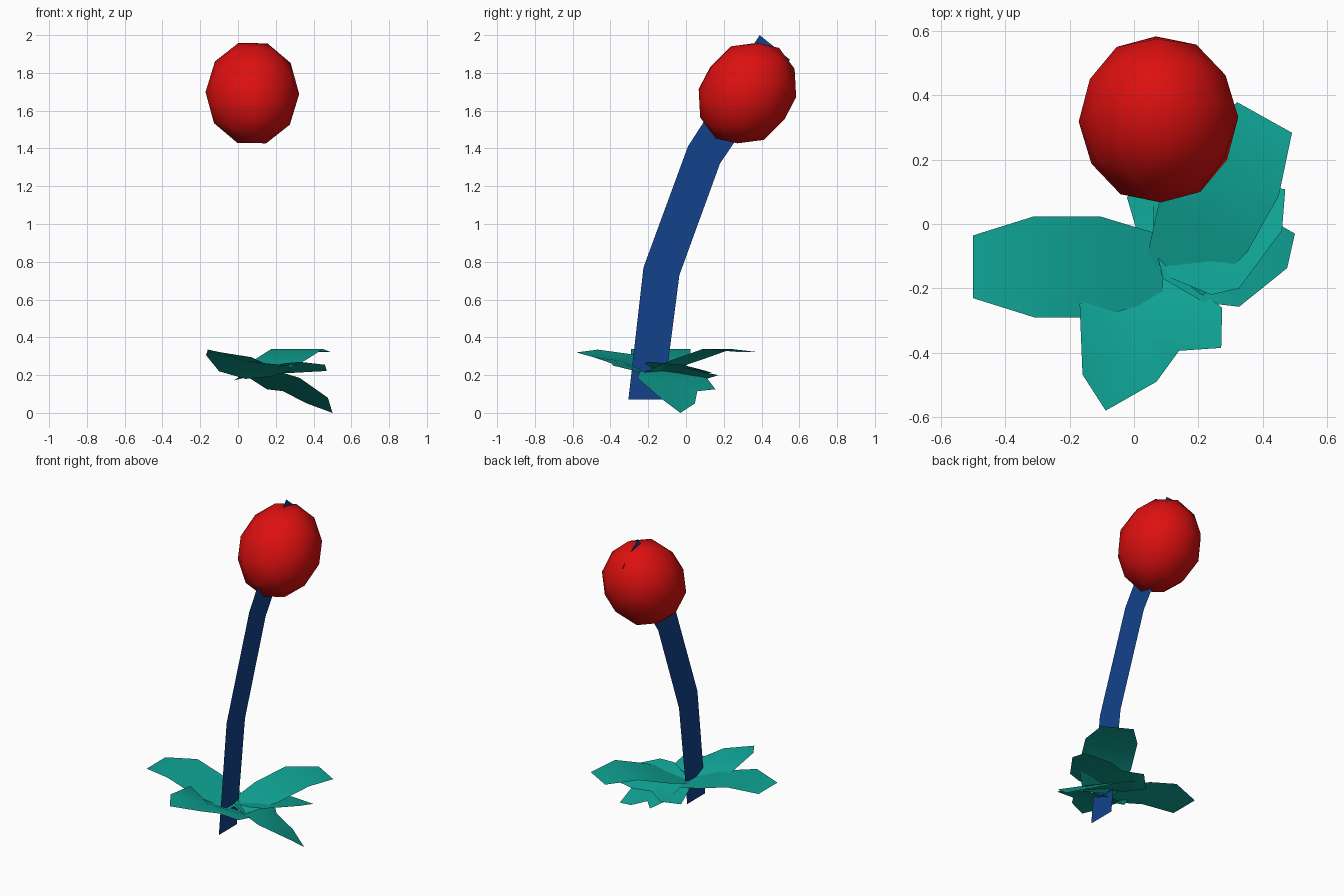
import bpy, bmesh, math
from mathutils import Matrix, Vector

if "Cube" in bpy.data.objects:
    bpy.data.objects.remove(bpy.data.objects["Cube"])


def material(name, rgb):
    m = bpy.data.materials.new(name)
    m.diffuse_color = (*rgb, 1)
    m.use_nodes = True
    m.node_tree.nodes["Principled BSDF"].inputs["Base Color"].default_value = m.diffuse_color
    return m


RED = material("red", (0.72, 0.005, 0.005))
TEAL = material("teal", (0.005, 0.38, 0.31))
BLUE = material("blue", (0.006, 0.055, 0.26))


def mesh_object(name, verts, faces, mat, smooth=True):
    me = bpy.data.meshes.new(name)
    me.from_pydata(verts, [], faces)
    me.materials.append(mat)
    for p in me.polygons:
        p.use_smooth = smooth
    ob = bpy.data.objects.new(name, me)
    bpy.context.collection.objects.link(ob)
    return ob


def strip(name, left, right, mat, smooth=True):
    """Ribbon of quads between two edge paths."""
    n = len(left)
    faces = [(i, n + i, n + i + 1, i + 1) for i in range(n - 1)]
    return mesh_object(name, left + right, faces, mat, smooth)


# stem: thin flat ribbon, bending backwards
X = 0.075
front_edge = [(-0.305, 0.07), (-0.225, 0.77), (0.01, 1.41), (0.39, 2.0)]
back_edge = [(-0.12, 0.07), (-0.035, 0.73), (0.18, 1.32), (0.55, 1.87)]
strip("stem", [(X, y, z) for y, z in front_edge],
      [(X, y, z) for y, z in back_edge], BLUE, False)

# flower head: low-poly ball stretched along the stem
bm = bmesh.new()
bmesh.ops.create_icosphere(bm, subdivisions=2, radius=1)
bm.transform(Matrix.Translation((0.076, 0.325, 1.693))
             @ Matrix.Rotation(math.radians(-35), 4, 'X')
             @ Matrix.Diagonal((0.248, 0.25, 0.292, 1))
             @ Matrix.Rotation(math.radians(20), 4, 'Z'))
me = bpy.data.meshes.new("flower_head")
bm.to_mesh(me)
bm.free()
me.materials.append(RED)
for p in me.polygons:
    p.use_smooth = True
bpy.context.collection.objects.link(bpy.data.objects.new("flower_head", me))


# straight leaves: (distance, height, half width) from base to tip
ROWS = [(0, 0.21, 0.0975), (0.197, 0.275, 0.157),
        (0.4, 0.338, 0.157), (0.59, 0.322, 0.0975)]


def straight_leaf(name, base, angle):
    c, s = math.cos(math.radians(angle)), math.sin(math.radians(angle))
    side = lambda k: [(base[0] + d * c - k * w * s, base[1] + d * s + k * w * c, z)
                      for d, z, w in ROWS]
    strip(name, side(1), side(-1), TEAL)


straight_leaf("leaf_left", (0.09, -0.133), 180)
straight_leaf("leaf_back_right", (0.118, -0.184), 60.8)


# notched leaves: outline fanned around a middle point
def notched_leaf(name, middle, outline):
    n = len(outline)
    faces = [(0, i + 1, (i + 1) % n + 1) for i in range(n)]
    mesh_object(name, [middle] + outline, faces, TEAL)


notched_leaf("leaf_front", (0.02, -0.34, 0.275), [
    (-0.169, -0.248, 0.305), (-0.16, -0.468, 0.335), (-0.088, -0.58, 0.32),
    (0.07, -0.49, 0.295), (0.14, -0.394, 0.262), (0.271, -0.385, 0.25),
    (0.274, -0.26, 0.22), (0.157, -0.174, 0.19), (0.04, -0.136, 0.18),
    (-0.1, -0.21, 0.22)])
notched_leaf("leaf_right", (0.232, -0.009, 0.235), [
    (0.327, -0.2, 0.27), (0.46, -0.02, 0.255), (0.47, 0.108, 0.222),
    (0.29, 0.136, 0.212), (0.176, 0.104, 0.212), (0.067, 0.172, 0.2),
    (-0.022, 0.083, 0.172), (0.02, -0.06, 0.2), (0.096, -0.16, 0.225),
    (0.24, -0.22, 0.262)])
notched_leaf("leaf_drooping", (0.25, -0.08, 0.172), [
    (0.327, -0.257, 0.185), (0.476, -0.137, 0.08), (0.5, -0.03, 0.0),
    (0.365, 0.047, 0.05), (0.237, 0.06, 0.115), (0.153, 0.155, 0.125),
    (0.06, 0.11, 0.185), (0.06, -0.04, 0.22), (0.09, -0.17, 0.232),
    (0.22, -0.245, 0.218)])
